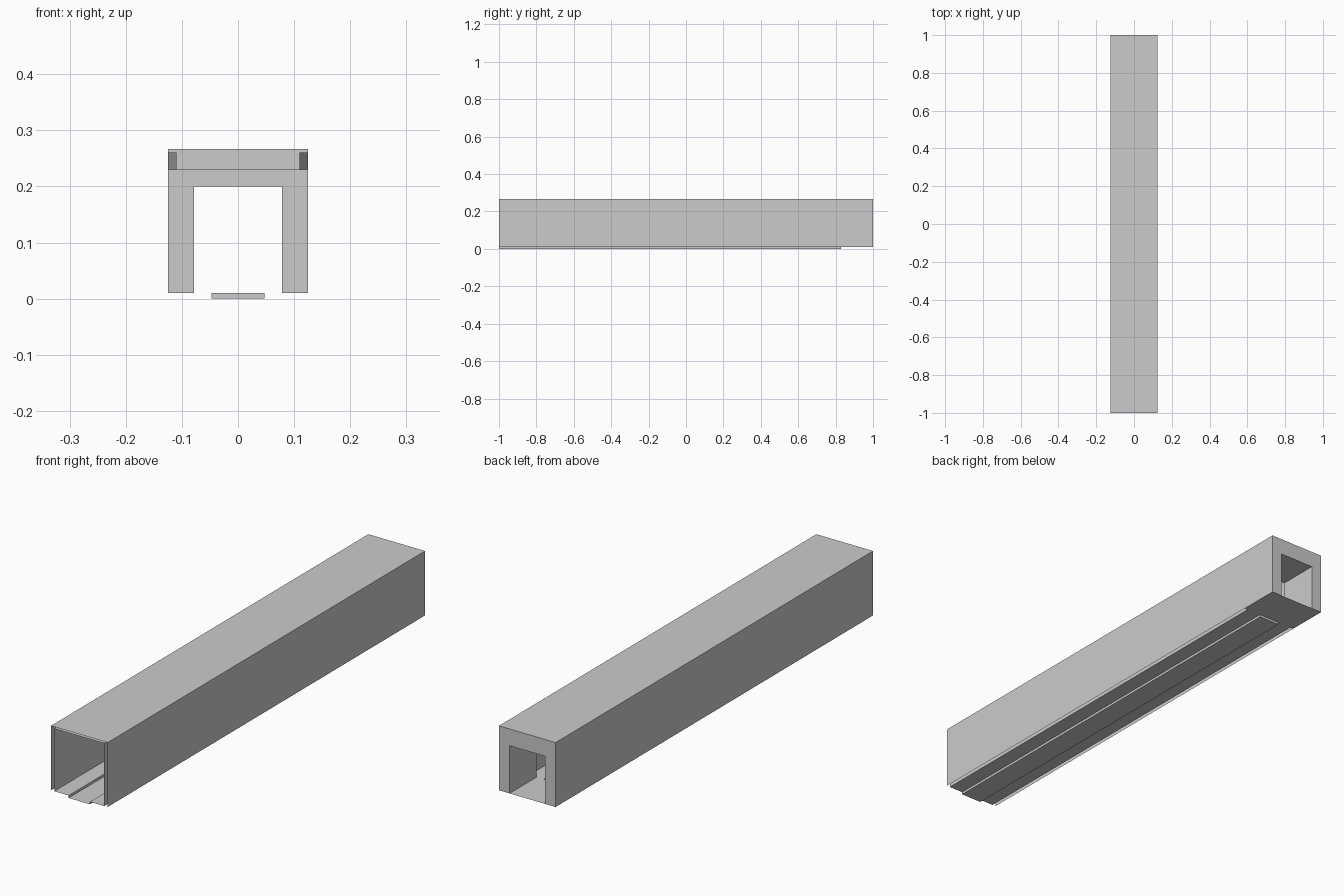
import bpy

if "Cube" in bpy.data.objects:
    bpy.data.objects.remove(bpy.data.objects["Cube"])

FRONT, STEP, BACK = -1.0, 0.83, 1.0   # open end, portal face, far end
OUT, INN, DOOR, GUT = 0.125, 0.11, 0.078, 0.047
FLOOR, LINTEL, PORTAL, CEIL, ROOF = 0.01, 0.2, 0.23, 0.26, 0.267


def make(name, verts, faces):
    mesh = bpy.data.meshes.new(name)
    mesh.from_pydata(verts, [], faces)
    obj = bpy.data.objects.new(name, mesh)
    bpy.context.collection.objects.link(obj)
    return obj


def sweep(name, profile, y0, y1, closed=False):
    """Thin sheet: an (x, z) profile swept along y."""
    n = len(profile)
    verts = [(x, y, z) for y in (y0, y1) for x, z in profile]
    count = n if closed else n - 1
    faces = [(i, (i + 1) % n, n + (i + 1) % n, n + i) for i in range(count)]
    return make(name, verts, faces)


def arch_face(name, y, top, towards_back):
    """Flat wall with the doorway cut out of its lower edge."""
    outer = [(-OUT, FLOOR), (-OUT, top), (OUT, top), (OUT, FLOOR)]
    inner = [(-DOOR, FLOOR), (-DOOR, LINTEL), (DOOR, LINTEL), (DOOR, FLOOR)]
    verts = [(x, y, z) for x, z in outer + inner]
    faces = [(i, i + 1, i + 5, i + 4) for i in range(3)]
    if not towards_back:
        faces = [f[::-1] for f in faces]
    return make(name, verts, faces)


# Outer casing: two sides and the roof
sweep("outer_casing", [(OUT, FLOOR), (OUT, ROOF), (-OUT, ROOF), (-OUT, FLOOR)],
      FRONT, BACK)

# Inner lining: floor with sunken gutter, walls and ceiling
sweep("inner_lining",
      [(-GUT, FLOOR), (-INN, FLOOR), (-INN, CEIL), (INN, CEIL), (INN, FLOOR),
       (GUT, FLOOR), (GUT, 0), (-GUT, 0)], FRONT, STEP, closed=True)
make("gutter_end",
     [(-GUT, STEP, 0), (GUT, STEP, 0), (GUT, STEP, FLOOR), (-GUT, STEP, FLOOR)],
     [(0, 1, 2, 3)])

# Narrow portal at the far end
arch_face("portal_front", STEP, PORTAL, False)
arch_face("end_wall", BACK, ROOF, True)
sweep("portal_reveal",
      [(-DOOR, FLOOR), (-DOOR, LINTEL), (DOOR, LINTEL), (DOOR, FLOOR)], STEP, BACK)
sweep("portal_top", [(OUT, PORTAL), (-OUT, PORTAL)], STEP, BACK)
sweep("portal_floor", [(OUT, FLOOR), (-OUT, FLOOR)], STEP, BACK)

# Flared panels above the portal, joining lining to casing
for side, s in (("left", -1), ("right", 1)):
    make(f"flared_panel_{side}",
         [(s * INN, STEP, PORTAL), (s * OUT, BACK, PORTAL),
          (s * OUT, BACK, CEIL), (s * INN, STEP, CEIL)],
         [(0, 1, 2, 3) if s > 0 else (3, 2, 1, 0)])
